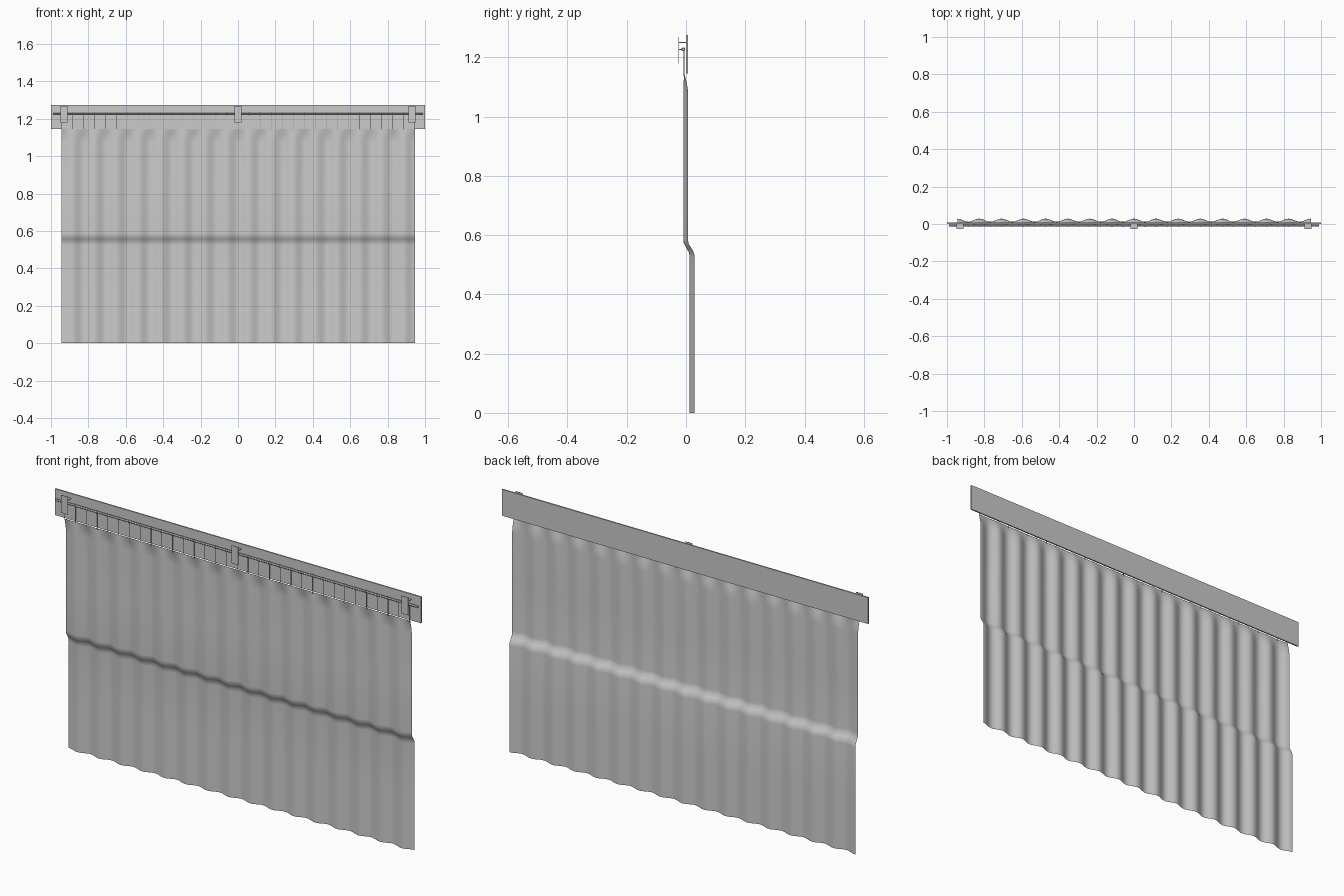
import bpy, bmesh, math
from mathutils import Matrix

if "Cube" in bpy.data.objects:
    bpy.data.objects.remove(bpy.data.objects["Cube"])

HALF, FOLDS = 0.945, 16
PERIOD = 2 * HALF / FOLDS
ROD_Y, ROD_Z = -0.009, 1.227


def finish(name, bm, smooth=False):
    me = bpy.data.meshes.new(name)
    bm.to_mesh(me)
    bm.free()
    ob = bpy.data.objects.new(name, me)
    bpy.context.collection.objects.link(ob)
    if smooth:
        me.shade_smooth()
    return ob


def add_box(bm, x0, x1, y0, y1, z0, z1):
    m = Matrix.Translation(((x0 + x1) / 2, (y0 + y1) / 2, (z0 + z1) / 2))
    m = m @ Matrix.Diagonal((x1 - x0, y1 - y0, z1 - z0, 1))
    bmesh.ops.create_cube(bm, size=1, matrix=m)


def add_cyl(bm, r, length, matrix, sides):
    bmesh.ops.create_cone(bm, cap_ends=True, segments=sides, radius1=r,
                          radius2=r, depth=length, matrix=matrix)


# Pleated curtain: each row is (height, centre y, wave amplitude)
rows = [(0, 0.0203, 0.0083), (0.27, 0.0203, 0.0083), (0.525, 0.0203, 0.0083),
        (0.54, 0.019, 0.0083), (0.556, 0.010, 0.008), (0.572, 0.0003, 0.0078),
        (0.587, -0.001, 0.0078), (0.83, -0.001, 0.0078),
        (1.075, -0.001, 0.0078), (1.095, -0.0014, 0.0072),
        (1.115, -0.003, 0.005), (1.13, -0.0045, 0.0027), (1.145, -0.006, 0.0006)]
bm = bmesh.new()
steps = FOLDS * 12
grid = []
for z, cy, amp in rows:
    line = []
    for i in range(steps + 1):
        x = -HALF + 2 * HALF * i / steps
        y = cy + amp * math.cos(2 * math.pi * x / PERIOD)
        line.append(bm.verts.new((x, y, z)))
    grid.append(line)
for low, high in zip(grid, grid[1:]):
    for i in range(steps):
        bm.faces.new((low[i], low[i + 1], high[i + 1], high[i]))
finish("curtain", bm, True)

# Mounting board behind the rail
bm = bmesh.new()
add_box(bm, -1, 1, 0.0005, 0.0075, 1.145, 1.275)
finish("mounting_board", bm)

# Curtain rod
along_x = Matrix.Rotation(math.pi / 2, 4, 'Y')
bm = bmesh.new()
add_cyl(bm, 0.005, 1.98, Matrix.Translation((0, ROD_Y, ROD_Z)) @ along_x, 12)
rod = finish("curtain_rod", bm, True)
bpy.context.view_layer.objects.active = rod
rod.select_set(True)
bpy.ops.object.shade_smooth_by_angle()

# Brackets: front plate, arm back to the board and a peg holding the rod
for name, x in (("left", -0.93), ("centre", 0), ("right", 0.93)):
    bm = bmesh.new()
    add_box(bm, x - 0.018, x + 0.018, -0.0255, -0.0235, 1.18, 1.268)
    add_box(bm, x - 0.018, x + 0.018, -0.0235, 0.0005, 1.249, 1.252)
    add_box(bm, x - 0.005, x + 0.005, -0.0235, ROD_Y, 1.2255, 1.2285)
    finish("bracket_" + name, bm)

# Hanging hooks: a collar on the rod and a thin stem to the curtain top
bm = bmesh.new()
for i in range(FOLDS * 2 + 1):
    x = -HALF + 0.003 + (2 * HALF - 0.006) * i / (FOLDS * 2)
    add_cyl(bm, 0.0068, 0.003,
            Matrix.Translation((x, ROD_Y, ROD_Z)) @ along_x, 10)
    add_cyl(bm, 0.0014, 0.09, Matrix.Translation((x, -0.0065, 1.182)), 6)
finish("curtain_hooks", bm)
